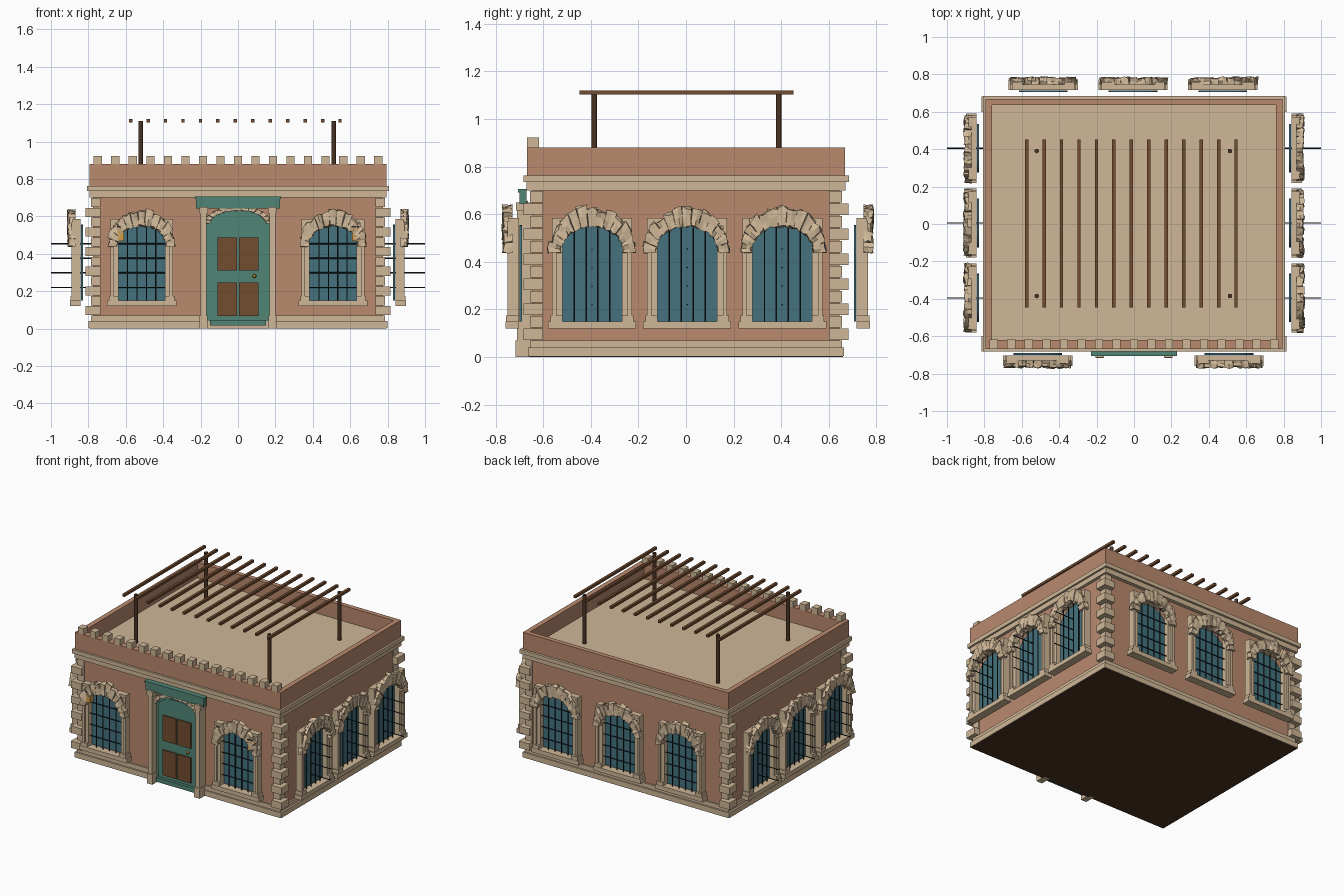
import bpy, bmesh, random
from math import sin, cos, pi
from mathutils import Matrix, Vector

if "Cube" in bpy.data.objects:
    bpy.data.objects.remove(bpy.data.objects["Cube"])

random.seed(4)

def mat(name, r, g, b):
    m = bpy.data.materials.new(name)
    m.diffuse_color = [(c / 255) ** 2.2 for c in (r, g, b)] + [1]
    m.use_nodes = True
    m.node_tree.nodes["Principled BSDF"].inputs["Base Color"].default_value = m.diffuse_color
    return m

PLASTER = mat("plaster", 184, 136, 110)
STONE = mat("stone", 206, 182, 150)
GLASS = mat("glass", 70, 114, 126)
GREEN = mat("green_paint", 82, 132, 117)
WOOD = mat("wood", 114, 78, 52)
DARK = mat("dark_wood", 76, 54, 40)
IRON = mat("iron", 34, 44, 46)
BRASS = mat("brass", 205, 155, 75)

def finish(bm, name, m, M=Matrix()):
    bmesh.ops.recalc_face_normals(bm, faces=bm.faces)
    me = bpy.data.meshes.new(name)
    bm.to_mesh(me)
    bm.free()
    me.materials.append(m)
    ob = bpy.data.objects.new(name, me)
    ob.matrix_world = M
    bpy.context.collection.objects.link(ob)
    return ob

def box(bm, x0, x1, y0, y1, z0, z1):
    M = Matrix.Translation(((x0+x1)/2, (y0+y1)/2, (z0+z1)/2)) @ Matrix.Diagonal((x1-x0, y1-y0, z1-z0, 1))
    bmesh.ops.create_cube(bm, size=1, matrix=M)

def boxes(name, m, items, M=Matrix()):
    bm = bmesh.new()
    for b in items:
        box(bm, *b)
    return finish(bm, name, m, M)

def rod(bm, p, q, r, seg=6):
    p, q = Vector(p), Vector(q)
    R = (q - p).to_track_quat('Z', 'Y').to_matrix().to_4x4()
    bmesh.ops.create_cone(bm, cap_ends=True, segments=seg, radius1=r, radius2=r,
                          depth=(q - p).length, matrix=Matrix.Translation((p + q) / 2) @ R)

def arched(name, m, w, z0, zc, b, y0, y1, M=Matrix()):
    """Flat panel with an elliptical top."""
    pts = [(-w, z0), (w, z0)] + [(w*cos(i*pi/14), zc + b*sin(i*pi/14)) for i in range(15)]
    bm = bmesh.new()
    f = bm.faces.new([bm.verts.new((x, y0, z)) for x, z in pts])
    ex = bmesh.ops.extrude_face_region(bm, geom=[f])
    for v in ex["geom"]:
        if isinstance(v, bmesh.types.BMVert):
            v.co.y = y1
    return finish(bm, name, m, M)

def rough_arch(name, n, zc, inner, outer, y0, y1, M=Matrix(), rough=1.0):
    """Ring of hewn stones between two ellipses."""
    bm = bmesh.new()
    for k in range(n):
        s = bmesh.new()
        bmesh.ops.create_cube(s, size=2)
        bmesh.ops.subdivide_edges(s, edges=s.edges, cuts=1, use_grid_fill=True)
        grow, face = random.uniform(-.12, .12), random.uniform(0, .008)*rough
        for v in s.verts:
            a = pi * (k + .5 + v.co.x*.49) / n + random.uniform(-.02, .02)
            t = (v.co.z + 1)/2 * (1 + grow) + random.uniform(-.12, .12)
            d = (v.co.y + 1)/2
            rx, rz = (inner[i] + (outer[i]-inner[i])*t for i in (0, 1))
            y = y0 + (y1 - y0)*d + d*(face + random.uniform(-.006, .006)*rough)
            v.co = (rx*cos(a), y, zc + rz*sin(a) - .012*abs(cos(a))**4)
        me = bpy.data.meshes.new("tmp")
        s.to_mesh(me)
        s.free()
        bm.from_mesh(me)
        bpy.data.meshes.remove(me)
    finish(bm, name, STONE, M)

def window(tag, x, y, ang):
    """Local -y faces outwards, y=0 is the back of the glass."""
    M = Matrix.Translation((x, y, 0)) @ Matrix.Rotation(ang, 4, 'Z')
    arched(tag + "_glass", GLASS, .13, .15, .46, .095, 0, -.01, M)
    parts = [(-.185, .185, -.068, -.012, .12, .15)]
    for s in (-1, 1):
        for a, b, d, top in ((.15, .168, .06, .57), (.125, .15, .048, .54), (.125, .175, .066, .175)):
            lo, hi = sorted((s*a, s*b))
            parts.append((lo, hi, -d, -.012, .15, top))
    parts.append((-.168, .168, -.055, -.012, .55, .585))
    boxes(tag + "_frame", STONE, parts, M)
    rough_arch(tag + "_arch_stones", 13, .45, (.132, .1), (.18, .178), -.04, -.08, M)
    bm = bmesh.new()
    for i in range(4):
        o = -.075 + .05*i
        rod(bm, (o, -.03, .15), (o, -.03, .545), .0035)
        z = .22 + .078*i
        if abs(sin(ang)) > .5:      # side grilles project out from the wall
            rod(bm, (0, .11, z), (0, -.17, z), .0035)
        else:
            rod(bm, (-.14, -.03, z), (.14, -.03, z), .0035)
    finish(bm, tag + "_bars", IRON, M)

# Floor, walls and roof
boxes("floor_slab", DARK, [(-.795, .795, -.66, .66, 0, .006)])
boxes("walls", PLASTER, [(-.775, .775, -.645, .645, .006, .74)])
boxes("plinth", STONE, [(-.8, .8, -.665, .665, .004, .04), (-.787, .787, -.655, .655, .04, .07)])
boxes("cornice", STONE, [(-.795, .795, -.67, .67, .70, .735), (-.808, .808, -.682, .685, .735, .763)])
boxes("roof_deck", STONE, [(-.765, .765, -.63, .645, .755, .772)])
boxes("parapet", PLASTER, [(-.795, .795, -.668, -.62, .76, .88), (-.795, .795, .635, .668, .76, .88),
                           (-.795, -.76, -.62, .635, .76, .88), (.76, .795, -.62, .635, .76, .88)])
boxes("battlements", STONE, [(-.022 + .0937*i, .022 + .0937*i, -.668, -.618, .88, .922) for i in range(-8, 9)])

# Corner stones, alternately large and small
quoins = []
for sx in (-1, 1):
    for sy in (-1, 1):
        for i in range(12):
            z = .07 + .0525*i
            a, b = ((.735, .785), (.60, .655)) if i % 2 else ((.735, .815), (.60, .683))
            quoins.append((*sorted((sx*a[0], sx*a[1])), *sorted((sy*b[0], sy*b[1])), z + .002, z + .0505))
boxes("corner_stones", STONE, quoins)

# Windows
for i, x in enumerate((-.515, .508)):
    window(f"front_window_{i}", x, -.69, 0)
for i, y in enumerate((-.395, .005, .405)):
    window(f"right_window_{i}", .83, y, pi/2)
    window(f"left_window_{i}", -.83, y, -pi/2)
for i, x in enumerate((-.485, -.005, .475)):
    window(f"back_window_{i}", x, .705, pi)

# Door
arched("door_surround", GREEN, .168, .01, .57, .07, -.63, -.662)
arched("door_leaf", GREEN, .145, .02, .55, .06, -.66, -.67)
boxes("door_panels", WOOD, [(x, x + .105, -.68, -.665, z, z + .177)
                            for x in (-.11, .005) for z in (.068, .31)])
boxes("door_step", GREEN, [(-.15, .15, -.69, -.66, .015, .045)])
posts = []
for s in (-1, 1):
    for a, b, d, z0, z1 in ((.168, .2, .71, 0, .62), (.162, .205, .716, 0, .07), (.16, .207, .714, .615, .65)):
        posts.append((*sorted((s*a, s*b)), -d, -.64, z0, z1))
boxes("door_posts", STONE, posts)
rough_arch("door_arch_stones", 13, .575, (.15, .055), (.178, .08), -.665, -.695, rough=.5)
bm = bmesh.new()
bmesh.ops.create_uvsphere(bm, u_segments=10, v_segments=8, radius=.011, matrix=Matrix.Translation((.088, -.682, .28)))
finish(bm, "door_knob", BRASS)
boxes("sign_board", GREEN, [(-.225, .225, -.7, -.67, .642, .7), (-.23, .23, -.706, -.67, .692, .706)])

# Wall lanterns
for s in (-1, 1):
    boxes("lantern", BRASS, [(s*.626 - .017, s*.626 + .017, -.765, -.725, .468, .54)])
    boxes("lantern_cap", IRON, [(s*.626 - .02, s*.626 + .02, -.768, -.722, .54, .547)])

# Pergola
bm = bmesh.new()
for x in (-.52, .513):
    for y in (-.385, .39):
        rod(bm, (x, y, .77), (x, y, 1.11), .012, 12)
finish(bm, "pergola_posts", DARK)
boxes("pergola_slats", WOOD, [(-.583 + .0933*i, -.565 + .0933*i, -.447, .452, 1.103, 1.12) for i in range(13)])
